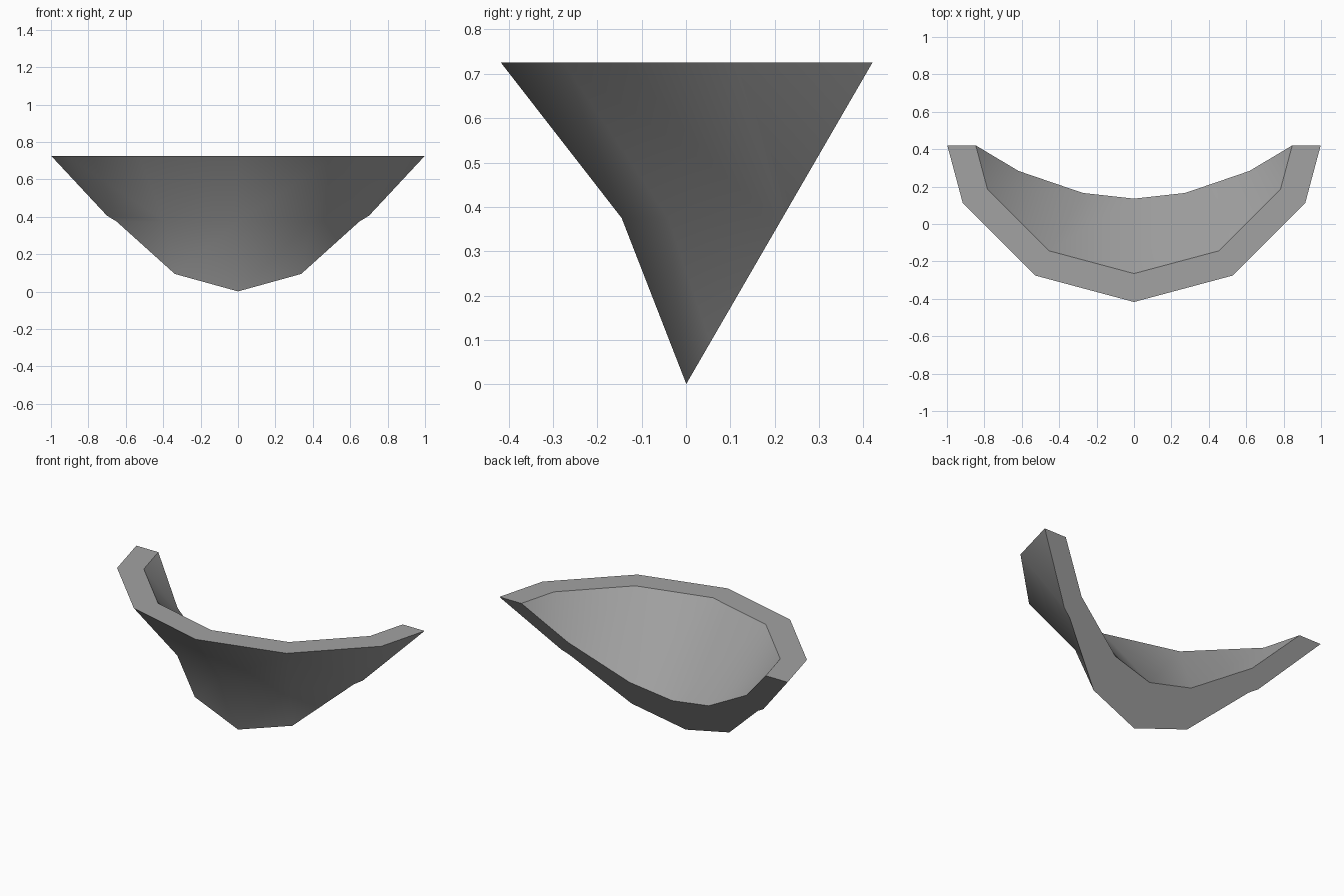
import bpy, bmesh
from math import sin, cos, radians
from mathutils import Vector

cube = bpy.data.objects.get("Cube")
if cube:
    bpy.data.objects.remove(cube, do_unlink=True)

TOP = 0.725
AXIS_Y = 0.64
# Cross-section of the shell wall as (radius, height), outer bottom to inner bottom
PROFILE = [(0.60, -0.10), (0.785, 0.375), (1.057, TOP), (0.905, TOP), (0.395, 0.10)]

grey = bpy.data.materials.new("stone_grey")
grey.use_nodes = True
colour = (0.36, 0.36, 0.36, 1)
grey.diffuse_color = colour
grey.node_tree.nodes["Principled BSDF"].inputs["Base Color"].default_value = colour

# Sweep the wall profile through a faceted half turn
bm = bmesh.new()
columns = []
for step in range(-3, 4):
    a = radians(30 * step)
    columns.append([bm.verts.new((r * sin(a), AXIS_Y - r * cos(a), z)) for r, z in PROFILE])
for left, right in zip(columns, columns[1:]):
    for i in range(len(PROFILE) - 1):
        bm.faces.new((left[i], right[i], right[i + 1], left[i + 1]))

# Slice off the back along a sloping plane and close the cut
normal = Vector((0, TOP, -0.42))
cut = bmesh.ops.bisect_plane(bm, geom=bm.verts[:] + bm.edges[:] + bm.faces[:],
                             plane_co=(0, 0, 0), plane_no=normal, clear_outer=True)
bmesh.ops.remove_doubles(bm, verts=bm.verts[:], dist=0.0005)
rim = [e for e in bm.edges if e.is_boundary]
bmesh.ops.contextual_create(bm, geom=rim)
bmesh.ops.recalc_face_normals(bm, faces=bm.faces[:])

mesh = bpy.data.meshes.new("shell_fragment")
bm.to_mesh(mesh)
bm.free()
mesh.materials.append(grey)
shell = bpy.data.objects.new("shell_fragment", mesh)
bpy.context.collection.objects.link(shell)

# Smooth walls with crisp rim and cut edges
bpy.ops.object.select_all(action="DESELECT")
shell.select_set(True)
bpy.context.view_layer.objects.active = shell
bpy.ops.object.shade_smooth_by_angle(angle=radians(42))
